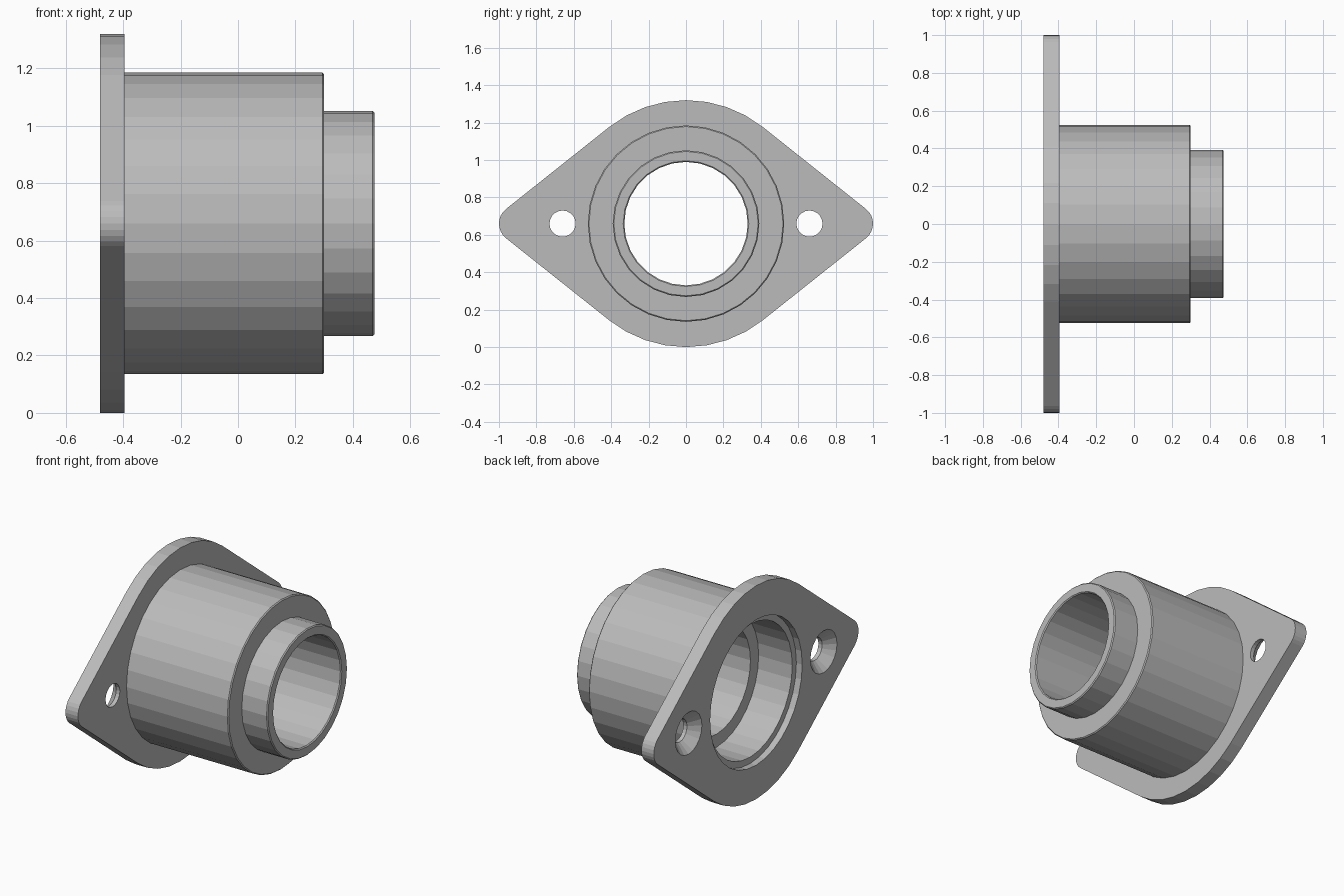
import bpy, bmesh, math
from math import sin, cos, pi

AXIS_Z = 0.66                 # height of the bore axis
BACK, SEAT = -0.48, -0.395    # flange faces
BODY_END, TIP_END = 0.30, 0.475
CH = 0.006                    # small edge break

cube = bpy.data.objects.get("Cube")
if cube:
    bpy.data.objects.remove(cube, do_unlink=True)

metal = bpy.data.materials.new("plain grey metal")
metal.use_nodes = True
colour = (0.5, 0.5, 0.5, 1)
metal.diffuse_color = colour
metal.node_tree.nodes["Principled BSDF"].inputs["Base Color"].default_value = colour


def finish(name, bm):
    bmesh.ops.recalc_face_normals(bm, faces=bm.faces[:])
    mesh = bpy.data.meshes.new(name)
    bm.to_mesh(mesh)
    bm.free()
    mesh.materials.append(metal)
    obj = bpy.data.objects.new(name, mesh)
    bpy.context.collection.objects.link(obj)
    return obj


def loft(name, rings):
    """Join matching rings of points and cap both ends."""
    bm = bmesh.new()
    loops = [[bm.verts.new(p) for p in ring] for ring in rings]
    n = len(loops[0])
    for a, b in zip(loops, loops[1:]):
        for i in range(n):
            j = (i + 1) % n
            bm.faces.new((a[i], a[j], b[j], b[i]))
    bm.faces.new(loops[0])
    bm.faces.new(loops[-1])
    return finish(name, bm)


def turned(name, profile, segs, y=0):
    """Solid of (x, radius) steps turned about an axis along x."""
    angles = [2 * pi * i / segs for i in range(segs)]
    return loft(name, [[(x, y + r * cos(a), AXIS_Z + r * sin(a)) for a in angles]
                       for x, r in profile])


def combine(target, other, operation):
    mod = target.modifiers.new(operation, 'BOOLEAN')
    mod.object, mod.operation, mod.solver = other, operation, 'EXACT'
    other.hide_render = True
    bpy.context.view_layer.objects.active = target
    bpy.ops.object.modifier_apply(modifier=mod.name)
    bpy.data.objects.remove(other, do_unlink=True)


# Flange outline: wide arcs above and below, small arcs at both tips
big, tip = 0.66, 0.10
tangent = math.acos((big - tip) / (1 - tip))
outline = []
for centre, radius, start, stop, steps in (
        (1 - tip, tip, -tangent, tangent, 8),
        (0, big, tangent, pi - tangent, 8),
        (tip - 1, tip, pi - tangent, pi + tangent, 8),
        (0, big, pi + tangent, 2 * pi - tangent, 8)):
    for i in range(steps + 1):
        a = start + (stop - start) * i / steps
        outline.append((centre + radius * cos(a), AXIS_Z + radius * sin(a)))
housing = loft("flanged_housing", [[(x, y, z) for y, z in outline] for x in (BACK, SEAT)])

# Main barrel and narrower spigot
barrel = turned("barrel", [(BACK + 0.04, 0.525), (BODY_END - CH, 0.525),
                           (BODY_END, 0.525 - CH)], 32)
spigot = turned("spigot", [(BODY_END - 0.1, 0.392), (TIP_END - CH, 0.392),
                           (TIP_END, 0.392 - CH)], 28)
combine(housing, barrel, 'UNION')
combine(housing, spigot, 'UNION')

# Stepped seat from the back, then the through bore
seat = turned("seat_cutter", [(BACK - 0.1, 0.45), (BACK + 0.04, 0.45),
                              (BACK + 0.04, 0.41), (BACK + 0.27, 0.41)], 32)
bore = turned("bore_cutter", [(BACK - 0.1, 0.33), (TIP_END - CH, 0.33),
                              (TIP_END + 0.1, 0.436)], 28)
combine(housing, seat, 'DIFFERENCE')
combine(housing, bore, 'DIFFERENCE')

# Countersunk screw holes
for side in (-1, 1):
    hole = turned("screw_hole_cutter", [(BACK - 0.02, 0.15), (BACK + 0.06, 0.07),
                                        (SEAT + 0.05, 0.07)], 20, side * 0.66)
    combine(housing, hole, 'DIFFERENCE')

for face in housing.data.polygons:
    face.use_smooth = False
    face.material_index = 0
